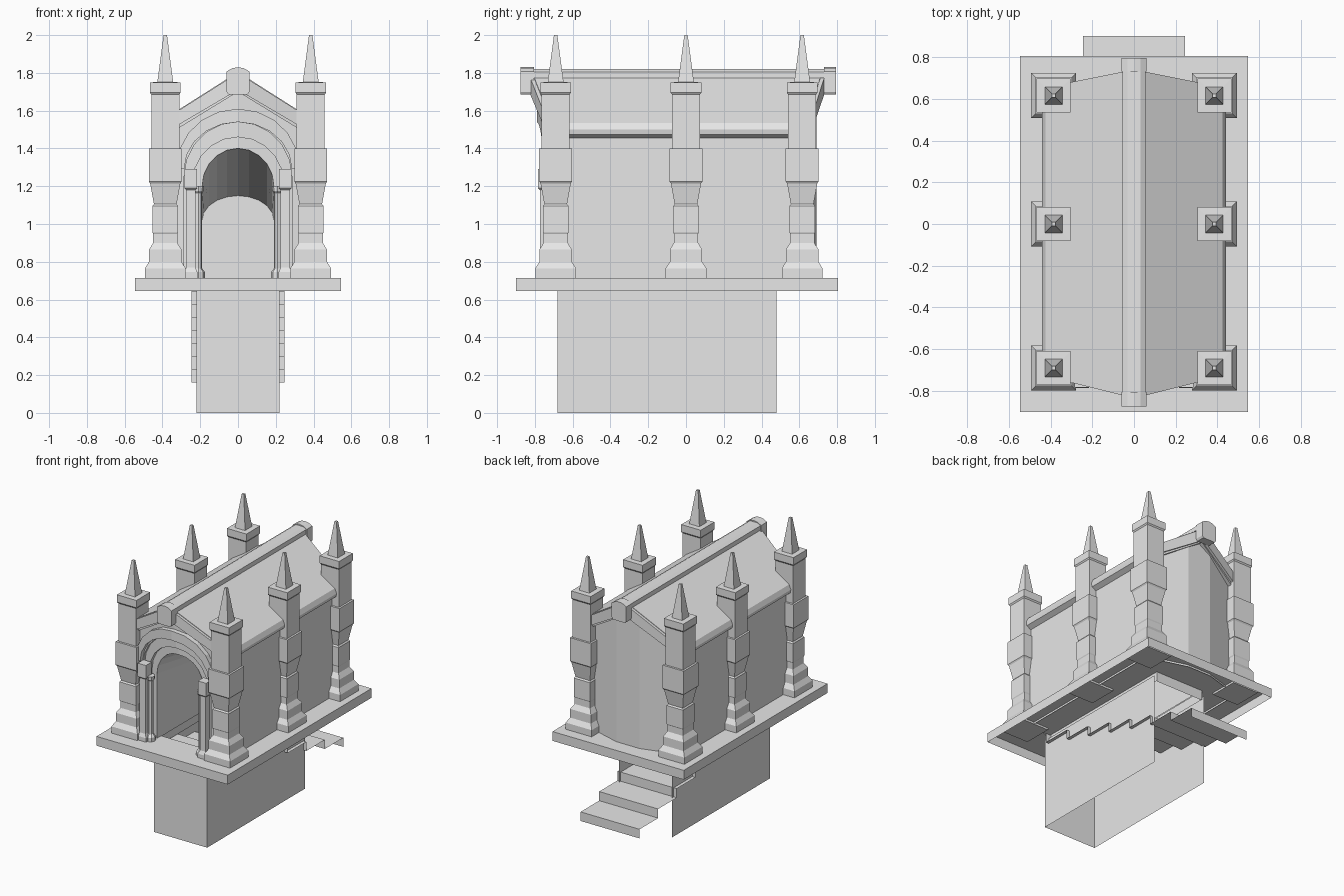
import bpy, math

old = bpy.data.objects.get("Cube")
if old:
    bpy.data.objects.remove(old, do_unlink=True)

stone = bpy.data.materials.new("grey stone")
stone.use_nodes = True
stone.diffuse_color = (0.8, 0.8, 0.8, 1)
stone.node_tree.nodes["Principled BSDF"].inputs["Base Color"].default_value = (0.8, 0.8, 0.8, 1)


def make(name, verts, faces, mirror=False):
    me = bpy.data.meshes.new(name)
    me.from_pydata(verts, [], faces)
    me.materials.append(stone)
    ob = bpy.data.objects.new(name, me)
    bpy.context.collection.objects.link(ob)
    if mirror:
        ob.modifiers.new("Mirror", 'MIRROR')
    return ob


def loft(name, rings, closed=True, caps=True, mirror=False):
    """Skin a list of equally long point rings."""
    n = len(rings[0])
    verts = [p for r in rings for p in r]
    faces = []
    for k in range(len(rings) - 1):
        for i in range(n if closed else n - 1):
            j = (i + 1) % n
            faces.append((k * n + i, k * n + j, k * n + n + j, k * n + n + i))
    if caps:
        last = (len(rings) - 1) * n
        faces += [tuple(reversed(range(n))), tuple(range(last, last + n))]
    return make(name, verts, faces, mirror)


def prism(name, profile, y0, y1, bow0=0, bow1=0):
    """Half profile in x and z, run along y with slanted ends, mirrored."""
    return loft(name, [[(x, y0 + bow0 * x, z) for x, z in profile],
                       [(x, y1 + bow1 * x, z) for x, z in profile]], mirror=True)


def square(cx, cy, z, h, hy=None):
    hy = hy or h
    return [(cx - h, cy - hy, z), (cx + h, cy - hy, z),
            (cx + h, cy + hy, z), (cx - h, cy + hy, z)]


def tower(name, cx, cy, steps):
    return loft(name, [square(cx, cy, z, h) for z, h in steps])


def arch(hw, spring, apex, base=0.71, n=5):
    """Half arch from the jamb foot up to the crown."""
    pts = [(hw, base)] if base < spring else []
    for i in range(n + 1):
        a = math.pi / 2 * i / n
        pts.append((hw * math.cos(a) if i < n else 0, spring + (apex - spring) * math.sin(a)))
    return pts


FLOOR = 0.715

# Base plate: top with a stair opening, outer skirt and inner skirt, open below
cy, hy = -0.0475, 0.8525
hole_y, hole_h = -0.08, 0.56
loft("base_plate", [square(0, cy, 0.645, 0.545, hy), square(0, cy, FLOOR, 0.545, hy),
                    square(0, hole_y, FLOOR, 0.2, hole_h),
                    square(0, hole_y, 0.645, 0.2, hole_h)], caps=False)

# Stairwell: front and side walls only
plan = [(0.22, 0.48), (0.22, -0.68), (-0.22, -0.68), (-0.22, 0.48)]
loft("stairwell_walls", [[(x, y, 0) for x, y in plan], [(x, y, 0.68) for x, y in plan]],
     closed=False, caps=False)

# Stairs: a thin folded strip going down to the back
tread, rise = 0.22, 0.0686
path = [(-0.64, FLOOR - 0.005)]
for k in range(7):
    z = 0.64 - k * rise
    path += [(-0.64 + k * tread, z), (-0.64 + (k + 1) * tread, z)]
path.append((0.9, 0.16))
loft("stairs", [[(-0.245, y, z) for y, z in path], [(0.245, y, z) for y, z in path]],
     closed=False, caps=False)

# Side walls and faceted back wall, rising to the roof slope
plan = [(0.4, -0.7), (0.4, 0.6), (0.3, 0.63), (0.095, 0.69), (0, 0.69)]
loft("chapel_walls", [[(x, y, 0.7) for x, y in plan],
                      [(x, y, 1.75 - 0.61 * x) for x, y in plan]],
     closed=False, caps=False, mirror=True)

# Front wall with arched doorway
prism("front_wall", [(0.4, 0.7), (0.4, 1.5), (0, 1.74)] + arch(0.285, 1.25, 1.54)[::-1],
      -0.755, -0.66, 0.12, 0)

# Stepped arch mouldings
for name, inner, outer, y in (
        ("hood_mould", arch(0.285, 1.29, 1.54, 1.29), arch(0.325, 1.3, 1.61, 1.3), -0.79),
        ("outer_arch", arch(0.24, 1.22, 1.46), arch(0.29, 1.25, 1.545), -0.735),
        ("inner_arch", arch(0.19, 1.2, 1.4), arch(0.245, 1.22, 1.465), -0.705)):
    prism(name, outer + inner[::-1], y, -0.65, 0.12, 0)

# Sloping barrel vault and its end wall
loft("vault", [[(x, -0.69, z) for x, z in arch(0.19, 1.2, 1.4)],
               [(x, 0.48, z) for x, z in arch(0.19, 1.02, 1.15)]],
     closed=False, caps=False, mirror=True)
make("vault_end_wall", [(-0.2, 0.48, 0.64), (0.2, 0.48, 0.64),
                        (0.2, 0.48, 1.17), (-0.2, 0.48, 1.17)], [(0, 1, 2, 3)])

# Door shafts and jamb piers
for s, side in ((1, "left"), (-1, "right")):
    rings = []
    for z, r in ((FLOOR, 0.035), (0.745, 0.035), (0.765, 0.02), (1.165, 0.02),
                 (1.175, 0.028), (1.2, 0.03)):
        rings.append([(s * 0.21 + r * math.cos(a * math.pi / 4),
                       -0.735 + r * math.sin(a * math.pi / 4), z) for a in range(8)])
    loft(side + "_door_shaft", rings)
    tower(side + "_door_pier", s * 0.25, -0.75,
          [(FLOOR, 0.035), (0.745, 0.035), (0.77, 0.024), (1.18, 0.024),
           (1.19, 0.034), (1.29, 0.034)])

# Roof with rolled eaves
prism("roof", [(0, 1.805), (0.425, 1.535), (0.44, 1.5), (0.435, 1.475), (0.4, 1.455), (0, 1.7)],
      -0.815, 0.72, 0.25, -0.2)

# Gable boards, front and back
board = [(0, 1.80), (0.34, 1.585), (0.34, 1.51), (0, 1.71)]
prism("front_gable_board", board, -0.835, -0.79, 0.25, 0.25)
prism("back_gable_board", board, 0.695, 0.74, -0.2, -0.2)

# Ridge beam with a block at each end
prism("ridge_beam", [(0, 1.82), (0.03, 1.82), (0.055, 1.805), (0.055, 1.772), (0, 1.772)],
      -0.85, 0.78)
for name, y, d in (("front_ridge_block", -0.875, 0.07), ("back_ridge_block", 0.73, 0.065)):
    outline = [(0, 1.83), (0.03, 1.825), (0.06, 1.808), (0.06, 1.7), (0.05, 1.685), (0, 1.685)]
    block = prism(name, outline, y, y + d)
    block.modifiers["Mirror"].use_clip = True

# Six buttress columns with spires
column = [(0.7, 0.108), (0.765, 0.108), (0.8, 0.086), (0.865, 0.086), (0.9, 0.064),
          (0.948, 0.064), (0.956, 0.068), (1.095, 0.068), (1.105, 0.06), (1.215, 0.08),
          (1.225, 0.087), (1.4, 0.087), (1.401, 0.074), (1.685, 0.074), (1.695, 0.081),
          (1.75, 0.081), (1.751, 0.042), (2.0, 0.009)]
for y, place in ((-0.69, "front"), (0.0, "middle"), (0.615, "back")):
    for s, side in ((1, "left"), (-1, "right")):
        tower(f"{place}_{side}_column", s * 0.385, y, column)
